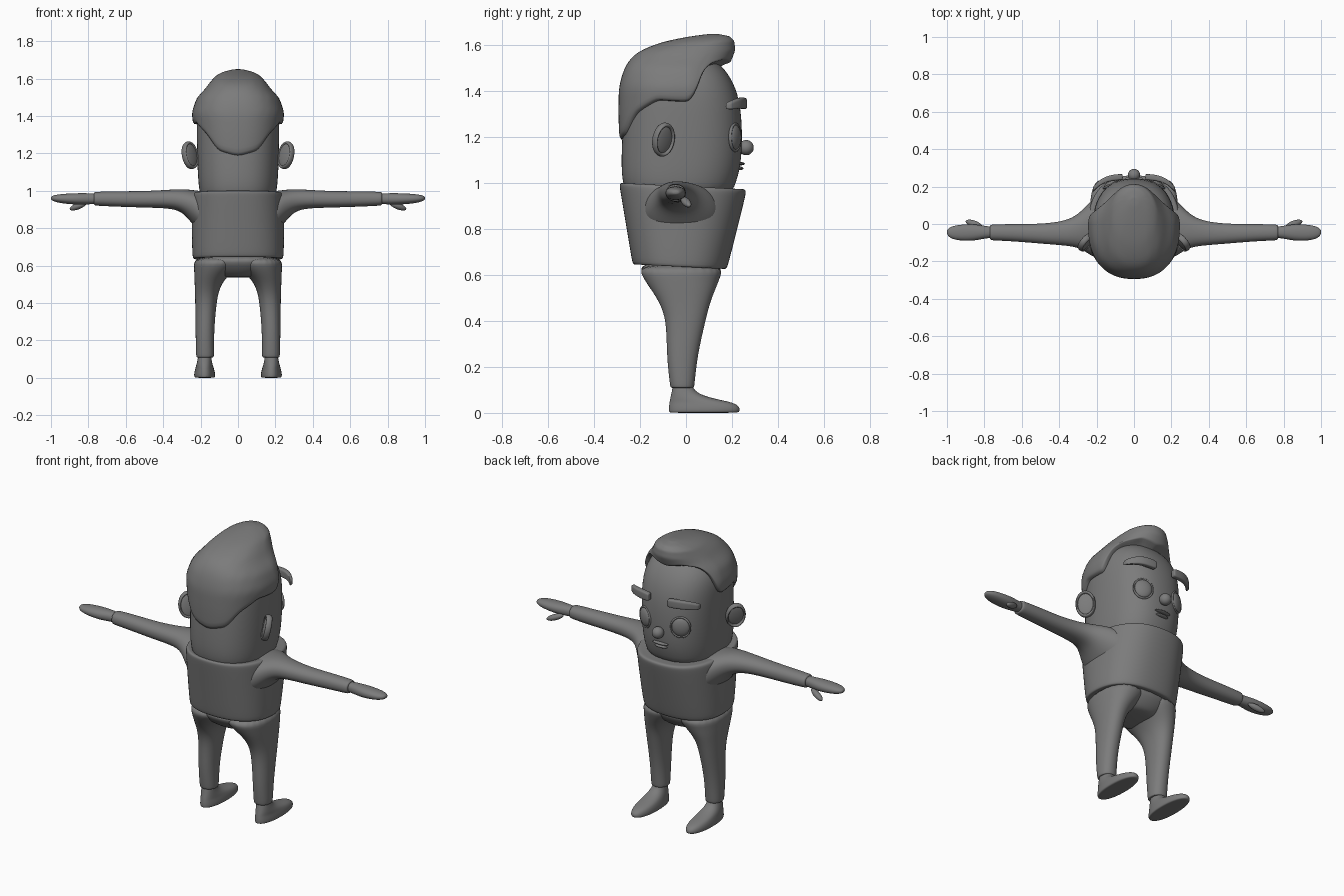
import bpy
import bmesh
from math import sin, cos, pi, radians
from mathutils import Matrix, Vector

default = bpy.data.objects.get("Cube")
if default:
    bpy.data.objects.remove(default)

GREY = (0.2, 0.2, 0.2, 1.0)
clay = bpy.data.materials.new("warm_grey")
clay.use_nodes = True
clay.diffuse_color = GREY
clay.node_tree.nodes["Principled BSDF"].inputs["Base Color"].default_value = GREY
SIDES = 24


def finish(obj, mirror=False, subdiv=2):
    """Give the part its material, symmetry and smooth surface."""
    obj.data.materials.clear()
    obj.data.materials.append(clay)
    if mirror:
        obj.modifiers.new("mirror", "MIRROR").use_mirror_merge = False
    if subdiv:
        modifier = obj.modifiers.new("smooth", "SUBSURF")
        modifier.levels = modifier.render_levels = subdiv
    for polygon in obj.data.polygons:
        polygon.use_smooth = True
    return obj


def from_rings(name, rings, **options):
    """Skin a stack of point rings, capped at both ends."""
    bm = bmesh.new()
    loops = [[bm.verts.new(p) for p in ring] for ring in rings]
    count = len(loops[0])
    for low, high in zip(loops, loops[1:]):
        for i in range(count):
            j = (i + 1) % count
            bm.faces.new((low[i], low[j], high[j], high[i]))
    bm.faces.new(loops[0][::-1])
    bm.faces.new(loops[-1])
    bmesh.ops.recalc_face_normals(bm, faces=bm.faces)
    mesh = bpy.data.meshes.new(name)
    bm.to_mesh(mesh)
    bm.free()
    obj = bpy.data.objects.new(name, mesh)
    bpy.context.collection.objects.link(obj)
    return finish(obj, **options)


def rounded(angle, power):
    """Unit superellipse point; higher powers are boxier."""
    s, c = sin(angle), cos(angle)
    bend = 2 / power
    return (abs(s) ** bend * (1 if s > 0 else -1), abs(c) ** bend * (1 if c > 0 else -1))


def loft(name, axis, sections, power=2.2, tilt=0.0, **options):
    """Sections are (position, low a, high a, low b, high b) along x or z."""
    rings = []
    for t, a0, a1, b0, b1 in sections:
        ring = []
        for i in range(SIDES):
            u, v = rounded(2 * pi * i / SIDES, power)
            a = (a0 + a1) / 2 + u * (a1 - a0) / 2
            b = (b0 + b1) / 2 + v * (b1 - b0) / 2
            ring.append((t, a, b) if axis == "x" else (a, b, t - tilt * b))
        rings.append(ring)
    return from_rings(name, rings, **options)


def sym(z, half_width, back, front):
    return (z, -half_width, half_width, back, front)


def placed(centre, rotation, size):
    return Matrix.Translation(centre) @ rotation @ Matrix.Diagonal((*size, 1))


def turn(degrees, axis):
    return Matrix.Rotation(radians(degrees), 4, axis)


def blob(name, centre, size, rotation=Matrix(), mirror=False):
    bm = bmesh.new()
    bmesh.ops.create_uvsphere(bm, u_segments=32, v_segments=18, radius=1,
                              matrix=placed(centre, rotation, size))
    mesh = bpy.data.meshes.new(name)
    bm.to_mesh(mesh)
    bm.free()
    obj = bpy.data.objects.new(name, mesh)
    bpy.context.collection.objects.link(obj)
    return finish(obj, mirror, subdiv=0)


def hoop(name, centre, size, rotation, thickness):
    bpy.ops.mesh.primitive_torus_add(major_radius=1, minor_radius=thickness,
                                     major_segments=40, minor_segments=12)
    obj = bpy.context.object
    obj.name = name
    obj.data.transform(placed(centre, rotation, size))
    return finish(obj, mirror=True, subdiv=0)


def lookup(table, t):
    """Interpolate a row of values from a sorted table."""
    if t <= table[0][0]:
        return table[0][1:]
    for low, high in zip(table, table[1:]):
        if t <= high[0]:
            f = (t - low[0]) / (high[0] - low[0])
            return [p + (q - p) * f for p, q in zip(low[1:], high[1:])]
    return table[-1][1:]


# Head
loft("head", "z", [
    sym(0.93, 0.19, -0.25, 0.19), sym(1.0, 0.21, -0.28, 0.22),
    sym(1.1, 0.218, -0.285, 0.247), sym(1.3, 0.223, -0.275, 0.247),
    sym(1.42, 0.222, -0.26, 0.22), sym(1.5, 0.19, -0.22, 0.17),
    sym(1.55, 0.11, -0.13, 0.11), sym(1.56, 0.03, -0.04, 0.03)], power=2.4)

# Hair: a cap whose lower edge follows the hairline around the head
hairline = [(0, 1.52), (30, 1.54), (55, 1.52), (68, 1.47), (76, 1.4), (86, 1.35),
            (112, 1.36), (137, 1.3), (155, 1.21), (180, 1.18)]
hair_shape = [  # height, half width, back, front, centre
    (1.18, 0.22, -0.29, 0.2, 0), (1.3, 0.235, -0.295, 0.2, 0),
    (1.42, 0.248, -0.293, 0.19, 0), (1.5, 0.22, -0.27, 0.18, 0),
    (1.54, 0.18, -0.245, 0.2, 0), (1.58, 0.15, -0.2, 0.215, 0.02),
    (1.62, 0.115, -0.09, 0.21, 0.08), (1.64, 0.07, 0.02, 0.19, 0.11),
    (1.65, 0.02, 0.1, 0.14, 0.12)]
AROUND, UP = 64, 16
hair_rings = []
for k in range(-1, UP + 1):
    rise = sin(max(k, 0) / UP * pi / 2)
    inset = 0.82 if k < 0 else 1
    ring = []
    for i in range(AROUND):
        angle = 2 * pi * i / AROUND
        degrees = 360 * i / AROUND
        base = lookup(hairline, min(degrees, 360 - degrees))[0]
        z = base + (1.65 - base) * rise
        width, back, front, centre = lookup(hair_shape, z)
        u, v = rounded(angle, 2.0 if cos(angle) > 0 else 2.4)
        reach = front - centre if v > 0 else centre - back
        ring.append((u * width * inset, centre + v * reach * inset, z))
    hair_rings.append(ring)
from_rings("hair", hair_rings, subdiv=1)

# Face
eye_turn = turn(-25, "Z") @ turn(-90, "X")
blob("eyes", (0.115, 0.212, 1.2), (0.05, 0.055, 0.022), eye_turn, mirror=True)
hoop("eyelids", (0.115, 0.214, 1.2), (0.052, 0.058, 0.07), eye_turn, 0.1)
blob("nose", (0, 0.262, 1.155), (0.033, 0.033, 0.033))
blob("upper_lip", (0, 0.238, 1.085), (0.05, 0.018, 0.007))
blob("lower_lip", (0, 0.232, 1.065), (0.04, 0.018, 0.008))
loft("eyebrows", "x", [
    (0.06, 0.235, 0.265, 1.33, 1.365), (0.065, 0.235, 0.268, 1.32, 1.37),
    (0.13, 0.23, 0.263, 1.325, 1.375), (0.18, 0.21, 0.24, 1.325, 1.37),
    (0.215, 0.175, 0.205, 1.32, 1.355), (0.22, 0.17, 0.195, 1.325, 1.345)],
    power=4, mirror=True)

# Ears
ear_turn = turn(40, "Z") @ turn(12, "Y") @ turn(90, "Y")
blob("ears", (0.253, -0.1, 1.19), (0.07, 0.052, 0.015), ear_turn, mirror=True)
hoop("ear_rims", (0.256, -0.098, 1.19), (0.066, 0.048, 0.12), ear_turn, 0.14)

# Shirt body and sleeves
loft("shirt", "z", [
    sym(0.64, 0.2, -0.18, 0.13), sym(0.633, 0.24, -0.23, 0.175),
    sym(0.64, 0.246, -0.236, 0.182), sym(0.8, 0.25, -0.262, 0.222),
    sym(0.96, 0.25, -0.29, 0.262), sym(0.98, 0.247, -0.292, 0.264),
    sym(0.99, 0.235, -0.285, 0.255), sym(0.98, 0.2, -0.25, 0.21)],
    power=2.4, tilt=0.05)
loft("sleeves", "x", [
    (0.1, -0.2, 0.18, 0.72, 0.98), (0.2, -0.19, 0.15, 0.77, 1.0),
    (0.25, -0.155, 0.105, 0.83, 1.006), (0.3, -0.125, 0.05, 0.89, 1.01),
    (0.37, -0.115, 0.015, 0.907, 1.006), (0.5, -0.105, 0.0, 0.91, 0.998),
    (0.65, -0.092, 0.0, 0.915, 0.998), (0.76, -0.088, -0.002, 0.92, 0.995),
    (0.77, -0.085, -0.005, 0.923, 0.992), (0.772, -0.06, -0.03, 0.94, 0.98)],
    mirror=True)

# Hands
loft("hands", "x", [
    (0.74, -0.075, -0.015, 0.93, 0.985), (0.79, -0.075, -0.012, 0.928, 0.987),
    (0.85, -0.09, 0.0, 0.925, 0.988), (0.92, -0.09, -0.002, 0.93, 0.985),
    (0.97, -0.082, -0.01, 0.938, 0.98), (0.995, -0.065, -0.025, 0.948, 0.972),
    (1.0, -0.05, -0.035, 0.955, 0.965)], mirror=True)
blob("thumbs", (0.855, 0.0, 0.918), (0.05, 0.018, 0.017),
     turn(20, "Z") @ turn(20, "Y"), mirror=True)

# Trousers
loft("hips", "z", [
    sym(0.535, 0.08, -0.1, 0.08), sym(0.55, 0.15, -0.14, 0.11),
    sym(0.6, 0.22, -0.19, 0.15), sym(0.66, 0.235, -0.215, 0.165)])
loft("trouser_legs", "z", [
    (0.11, 0.14, 0.21, -0.05, 0.02), (0.108, 0.13, 0.222, -0.067, 0.035),
    (0.12, 0.128, 0.225, -0.07, 0.037), (0.25, 0.128, 0.227, -0.085, 0.05),
    (0.4, 0.115, 0.229, -0.085, 0.085), (0.48, 0.1, 0.231, -0.115, 0.105),
    (0.54, 0.06, 0.234, -0.155, 0.13), (0.59, 0.0, 0.236, -0.19, 0.15),
    (0.65, -0.02, 0.238, -0.215, 0.17)], mirror=True)

# Shoes
loft("shoes", "z", [
    (0.0, 0.13, 0.225, -0.07, 0.22), (0.003, 0.122, 0.235, -0.076, 0.235),
    (0.025, 0.122, 0.235, -0.076, 0.237), (0.045, 0.127, 0.23, -0.073, 0.21),
    (0.06, 0.132, 0.226, -0.07, 0.13), (0.08, 0.138, 0.22, -0.065, 0.06),
    (0.105, 0.142, 0.215, -0.06, 0.032), (0.13, 0.145, 0.21, -0.055, 0.025)],
    mirror=True)
